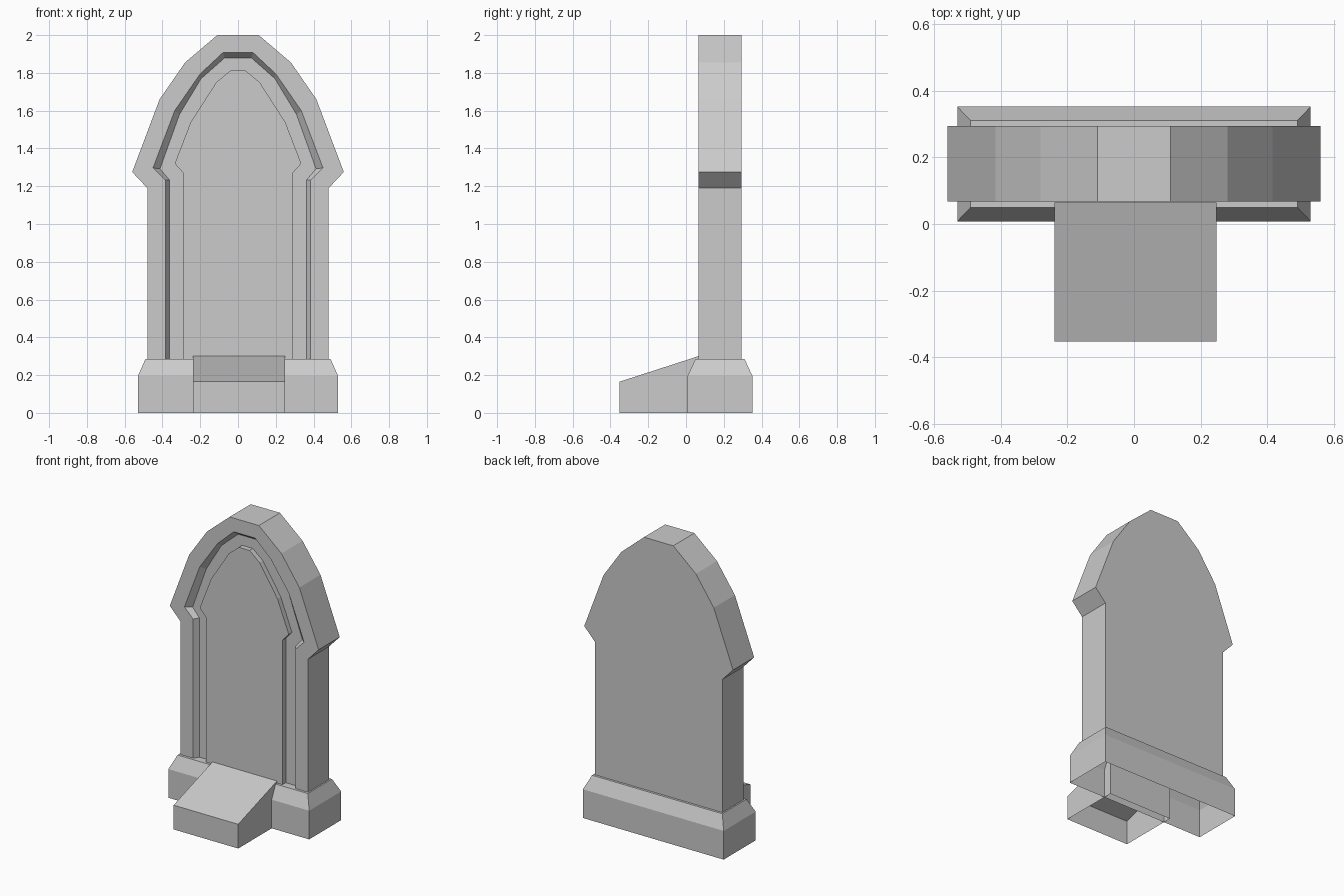
import bpy, bmesh

if "Cube" in bpy.data.objects:
    bpy.data.objects.remove(bpy.data.objects["Cube"])


def make_object(name, rings, closed, cap_first, cap_last):
    """Skin successive rings of points with quads and optionally cap the ends."""
    bm = bmesh.new()
    loops = [[bm.verts.new(p) for p in ring] for ring in rings]
    n = len(loops[0])
    for a, b in zip(loops, loops[1:]):
        for i in range(n if closed else n - 1):
            j = (i + 1) % n
            bm.faces.new((a[i], a[j], b[j], b[i]))
    if cap_first:
        bm.faces.new(loops[0])
    if cap_last:
        bm.faces.new(loops[-1])
    bmesh.ops.recalc_face_normals(bm, faces=bm.faces)
    mesh = bpy.data.meshes.new(name)
    bm.to_mesh(mesh)
    bm.free()
    obj = bpy.data.objects.new(name, mesh)
    bpy.context.collection.objects.link(obj)
    return obj


def arch(half, y):
    """Mirror a right-hand half profile (bottom to top) into a full arch."""
    pts = half + [(-x, z) for x, z in reversed(half)]
    return [(x, y, z) for x, z in pts]


def rect(x, y0, y1, z):
    return [(-x, y0, z), (x, y0, z), (x, y1, z), (-x, y1, z)]


# Arched slab: outer edge, bevelled groove and raised centre panel
FOOT = 0.285
FRONT, GROOVE, BACK = 0.067, 0.102, 0.294
outer = [(0.48, FOOT), (0.48, 1.19), (0.56, 1.275),
         (0.415, 1.66), (0.28, 1.855), (0.11, 2.0)]
groove_out = [(0.385, FOOT), (0.385, 1.232), (0.45, 1.297),
              (0.335, 1.60), (0.2, 1.795), (0.08, 1.907)]
groove_in = [(0.362, FOOT), (0.362, 1.232), (0.413, 1.292),
             (0.31, 1.58), (0.195, 1.77), (0.07, 1.88)]
panel = [(0.288, FOOT), (0.288, 1.268), (0.335, 1.32),
         (0.25, 1.54), (0.115, 1.75), (0.04, 1.812)]
make_object("arched_slab", [
    arch(outer, BACK), arch(outer, FRONT),
    arch(groove_out, FRONT), arch(groove_in, GROOVE),
    arch(panel, GROOVE), arch(panel, FRONT),
], closed=False, cap_first=True, cap_last=True)

# Plinth with sloped shoulders, open underneath
make_object("plinth", [
    rect(0.53, 0.008, 0.352, 0.0),
    rect(0.53, 0.008, 0.352, 0.195),
    rect(0.49, 0.05, 0.31, FOOT),
], closed=True, cap_first=False, cap_last=True)

# Sloping block in front of the plinth, open underneath
block = make_object("sloping_block", [
    rect(0.243, -0.352, 0.065, 0.0),
    [(x, y, 0.165 if y < 0 else 0.30)
     for x, y, z in rect(0.243, -0.352, 0.065, 0.0)],
], closed=True, cap_first=False, cap_last=True)
block.location.x = 0.005
